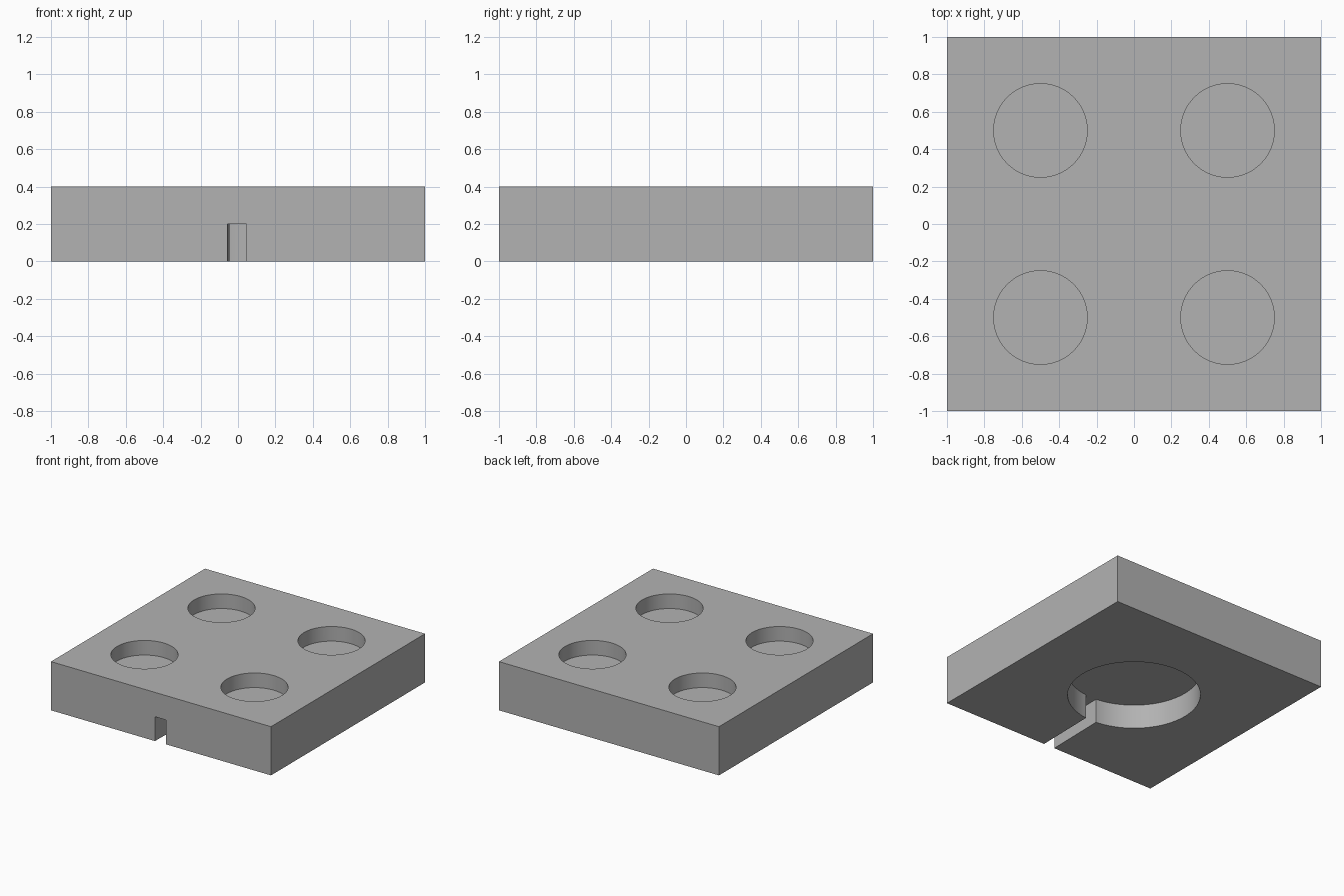
import bpy
import bmesh
from mathutils import Matrix

if "Cube" in bpy.data.objects:
    bpy.data.objects.remove(bpy.data.objects["Cube"], do_unlink=True)

HEIGHT = 0.4
POCKET_DEPTH = 0.12
RECESS_DEPTH = 0.2

grey = bpy.data.materials.new("plain grey")
grey.use_nodes = True
colour = (0.448, 0.448, 0.448, 1)
grey.diffuse_color = colour
grey.node_tree.nodes["Principled BSDF"].inputs["Base Color"].default_value = colour


def add_object(name, bm):
    bmesh.ops.recalc_face_normals(bm, faces=bm.faces)
    mesh = bpy.data.meshes.new(name)
    bm.to_mesh(mesh)
    bm.free()
    mesh.materials.append(grey)
    obj = bpy.data.objects.new(name, mesh)
    bpy.context.collection.objects.link(obj)
    return obj


def prism(name, outline, z0, z1):
    """Extrude a flat outline from z0 up to z1."""
    bm = bmesh.new()
    face = bm.faces.new([bm.verts.new((x, y, z0)) for x, y in outline])
    top = bmesh.ops.extrude_face_region(bm, geom=[face])["geom"]
    verts = [v for v in top if isinstance(v, bmesh.types.BMVert)]
    bmesh.ops.translate(bm, verts=verts, vec=(0, 0, z1 - z0))
    return add_object(name, bm)


def cylinder(name, x, y, radius, z0, z1):
    bm = bmesh.new()
    bmesh.ops.create_cone(bm, cap_ends=True, segments=96, radius1=radius,
                          radius2=radius, depth=z1 - z0,
                          matrix=Matrix.Translation((x, y, (z0 + z1) / 2)))
    return add_object(name, bm)


# Square slab
slab = prism("slab", [(-1, -1), (1, -1), (1, 1), (-1, 1)], 0, HEIGHT)

# Four round pockets in the top
cutters = [cylinder("pocket_cutter", x, y, 0.25, HEIGHT - POCKET_DEPTH, HEIGHT + 0.1)
           for x in (-0.5, 0.5) for y in (-0.5, 0.5)]

# Round recess underneath, with a slightly slanted slot out to the front
cutters.append(cylinder("recess_cutter", 0, 0, 0.5, -0.1, RECESS_DEPTH))
centre_line = [(-0.007, -1.1), (0.007, -0.4)]
(x0, y0), (x1, y1) = centre_line
half = 0.05
cutters.append(prism("slot_cutter", [(x0 - half, y0), (x0 + half, y0),
                                     (x1 + half, y1), (x1 - half, y1)],
                     -0.1, RECESS_DEPTH))

# Cut everything out and drop the cutters
bpy.ops.object.select_all(action='DESELECT')
bpy.context.view_layer.objects.active = slab
slab.select_set(True)
for cutter in cutters:
    cutter.hide_render = True
    mod = slab.modifiers.new("cut", 'BOOLEAN')
    mod.operation = 'DIFFERENCE'
    mod.solver = 'EXACT'
    mod.object = cutter
    bpy.ops.object.modifier_apply(modifier=mod.name)
    bpy.data.objects.remove(cutter, do_unlink=True)

bpy.ops.object.shade_smooth_by_angle()
